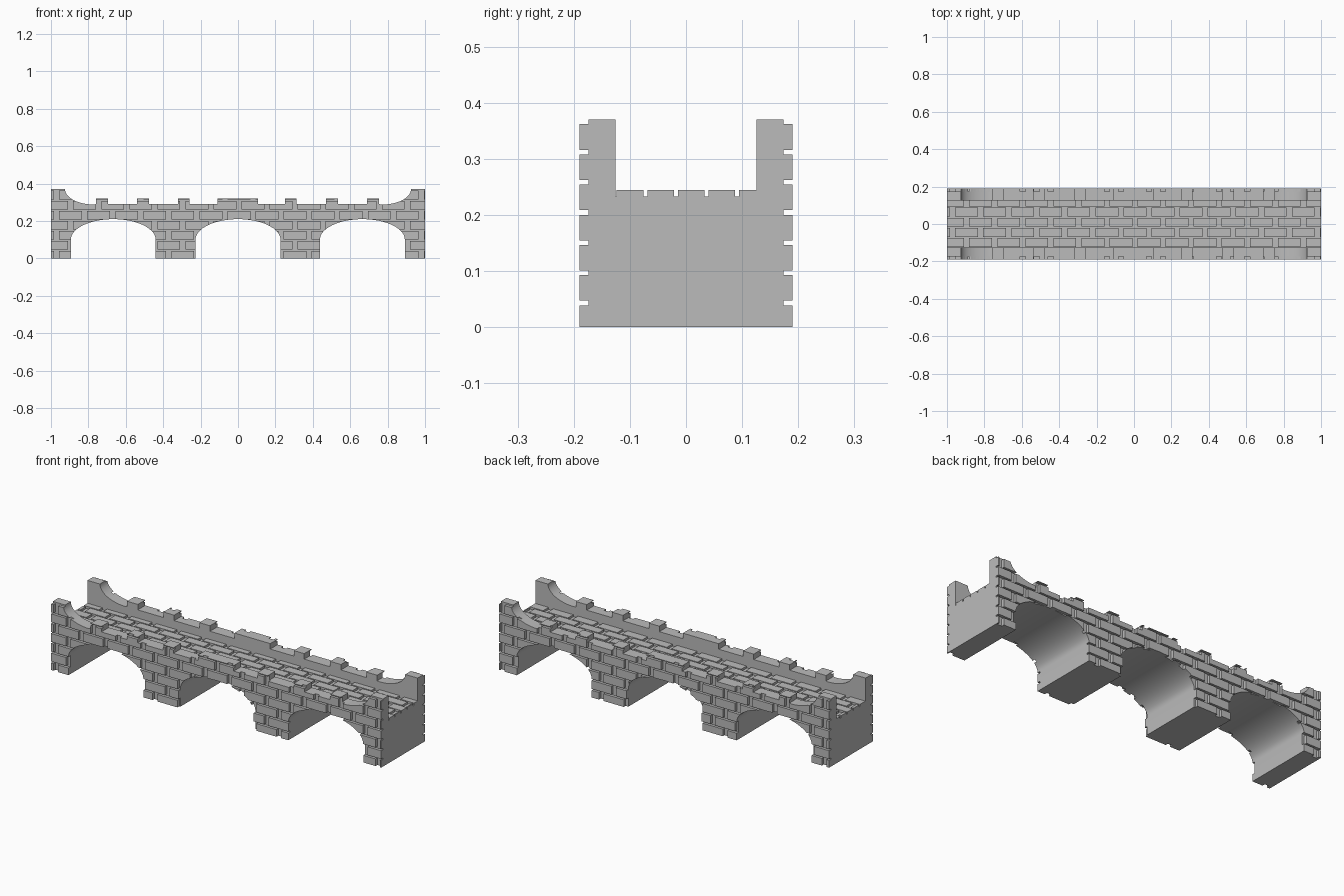
import bpy, bmesh, math

if "Cube" in bpy.data.objects:
    bpy.data.objects.remove(bpy.data.objects["Cube"])

stone = bpy.data.materials.new("grey stone")
stone.diffuse_color = (0.5, 0.5, 0.5, 1)
stone.use_nodes = True
stone.node_tree.nodes["Principled BSDF"].inputs["Base Color"].default_value = stone.diffuse_color


def finish(name, bm):
    bmesh.ops.recalc_face_normals(bm, faces=bm.faces)
    me = bpy.data.meshes.new(name)
    bm.to_mesh(me)
    bm.free()
    me.materials.append(stone)
    ob = bpy.data.objects.new(name, me)
    bpy.context.collection.objects.link(ob)
    return ob


def smooth(ob):
    bpy.ops.object.select_all(action='DESELECT')
    ob.select_set(True)
    bpy.context.view_layer.objects.active = ob
    bpy.ops.object.shade_smooth_by_angle(angle=math.radians(30))


def extrude_profile(name, pts, y0, y1):
    """Solid from an x-z outline, between two y values."""
    bm = bmesh.new()
    a = [bm.verts.new((x, y0, z)) for x, z in pts]
    b = [bm.verts.new((x, y1, z)) for x, z in pts]
    bm.faces.new(a)
    bm.faces.new(b[::-1])
    for i in range(len(a)):
        j = (i + 1) % len(a)
        bm.faces.new((a[i], b[i], b[j], a[j]))
    return finish(name, bm)


def box(bm, x0, x1, y0, y1, z0, z1):
    v = [bm.verts.new((x, y, z)) for x in (x0, x1) for y in (y0, y1) for z in (z0, z1)]
    for f in ((0, 1, 3, 2), (4, 6, 7, 5), (0, 4, 5, 1), (2, 3, 7, 6), (0, 2, 6, 4), (1, 5, 7, 3)):
        bm.faces.new([v[i] for i in f])


def brick_spans(shifted, limit):
    """x ranges of one course of bricks."""
    for k in range(-8, 9):
        c = 0.005 + 0.15 * k + (0.075 if shifted else 0)
        x0, x1 = max(c - 0.061, -limit), min(c + 0.061, limit)
        if x1 - x0 > 0.004:
            yield x0, x1


# Underside outline: three elliptical arches, left to right
under = [(-1, 0)]
for cx in (-0.667, 0, 0.665):
    under.append((cx - 0.227, 0))
    for i in range(33):
        t = math.pi * (1 - i / 32)
        under.append((cx + 0.227 * math.cos(t), 0.1 + 0.11 * math.sin(t)))
    under.append((cx + 0.227, 0))
under.append((1, 0))

# Parapet top outline: swept-up ends and merlons, left to right
sweep = [(-0.925 + 0.155 * (1 - math.cos(i * math.pi / 24)),
          0.37 - 0.082 * math.sin(i * math.pi / 24)) for i in range(13)]
top = [(-1, 0.37)] + sweep
for x0, x1 in ((-0.76, -0.695), (-0.54, -0.475), (-0.322, -0.258), (-0.11, 0.107),
               (0.25, 0.313), (0.47, 0.535), (0.69, 0.755)):
    top += [(x0, 0.29), (x0, 0.32), (x1, 0.32), (x1, 0.29)]
top += [(-x, z) for x, z in reversed(sweep)] + [(1, 0.37)]

CORE, FACE, DECK = 0.174, 0.19, 0.233

# Arched body and the two parapets
smooth(extrude_profile("arched_body", under + [(1, DECK), (-1, DECK)], -CORE, CORE))
for side, y0, y1 in (("front", -CORE, -0.126), ("back", 0.126, CORE)):
    smooth(extrude_profile(side + "_parapet", [(1, DECK), (-1, DECK)] + top, y0, y1))

# Facing bricks, trimmed to the bridge outline
mask = extrude_profile("outline_cutter", under + top[::-1], -0.3, 0.3)
mask.hide_render = True
for side, s in (("front", -1), ("back", 1)):
    bm = bmesh.new()
    for r in range(7):
        z = 0.0538 * r - 0.0065
        for x0, x1 in brick_spans(r % 2, 1.1):
            box(bm, x0, x1, *sorted((s * (CORE - 0.001), s * FACE)), z, z + 0.0455)
    ob = finish(side + "_bricks", bm)
    mod = ob.modifiers.new("trim", 'BOOLEAN')
    mod.operation, mod.solver, mod.object = 'INTERSECT', 'EXACT', mask
    dg = bpy.context.evaluated_depsgraph_get()
    trimmed = bpy.data.meshes.new_from_object(ob.evaluated_get(dg))
    ob.modifiers.clear()
    ob.data = trimmed
bpy.data.objects.remove(mask)

# Paving bricks on the deck
bm = bmesh.new()
for r in range(5):
    y = -0.1235 + 0.0545 * r
    for x0, x1 in brick_spans(r % 2 == 0, 1.0):
        box(bm, x0, x1, y, min(y + 0.0475, 0.126), DECK - 0.001, 0.245)
finish("paving_bricks", bm)
